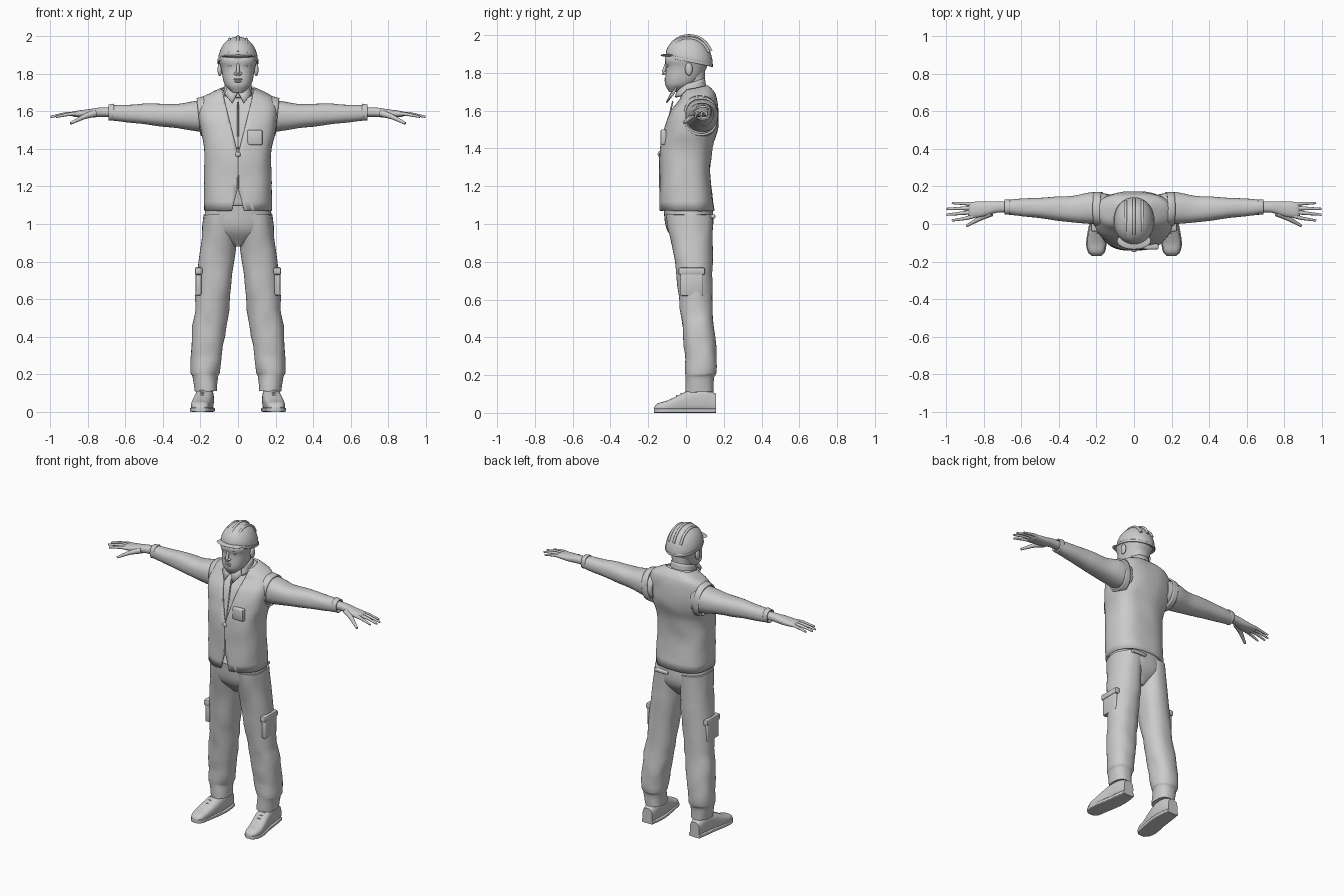
import bpy
import bmesh
from math import sin, cos, pi, radians
from mathutils import Vector, Matrix, noise

if "Cube" in bpy.data.objects:
    bpy.data.objects.remove(bpy.data.objects["Cube"], do_unlink=True)

colour = (.6, .6, .6, 1)
grey = bpy.data.materials.new("plain_grey")
grey.use_nodes = True
grey.diffuse_color = colour
grey.node_tree.nodes["Principled BSDF"].inputs["Base Color"].default_value = colour


def finish(name, bm, mirror=False, thickness=0):
    """Turn a bmesh into a shaded object, optionally mirrored or thickened."""
    bmesh.ops.recalc_face_normals(bm, faces=bm.faces)
    mesh = bpy.data.meshes.new(name)
    bm.to_mesh(mesh)
    bm.free()
    mesh.materials.append(grey)
    ob = bpy.data.objects.new(name, mesh)
    bpy.context.collection.objects.link(ob)
    bpy.ops.object.select_all(action='DESELECT')
    ob.select_set(True)
    bpy.context.view_layer.objects.active = ob
    bpy.ops.object.shade_smooth_by_angle(angle=radians(45))
    if thickness:
        ob.modifiers.new("thickness", 'SOLIDIFY').thickness = thickness
    if mirror:
        ob.modifiers.new("mirror", 'MIRROR').use_mirror_merge = False
    return ob


def spline(rows, steps=4):
    """Smooth curve through rows of numbers; the first column is the parameter."""
    rows = [Vector(row) for row in rows]
    last = len(rows) - 1
    slopes = []
    for i in range(last + 1):
        change = rows[min(i + 1, last)] - rows[max(i - 1, 0)]
        slopes.append(change / change[0])
    out = []
    for i in range(last):
        start, end = rows[i], rows[i + 1]
        span = end[0] - start[0]
        for k in range(steps):
            t = k / steps
            blend = t * t * (3 - 2 * t)
            bend = slopes[i] * (1 - t) - slopes[i + 1] * t
            out.append(start.lerp(end, blend) + bend * (span * t * (1 - t)))
    return out + [rows[last]]


def skin(bm, rings, caps=True):
    """Join equal rings of points with quads."""
    rings = [[bm.verts.new(co) for co in ring] for ring in rings]
    for low, high in zip(rings, rings[1:]):
        for j in range(len(low)):
            bm.faces.new((low[j - 1], low[j], high[j], high[j - 1]))
    if caps:
        bm.faces.new(rings[0])
        bm.faces.new(rings[-1])
    return bm


def loft(axis, rows, power=2.3, sides=40, caps=True, tilt=(0, 0), wrinkle=0):
    """Skin rounded sections; a row is position, then low and high bounds of two widths."""
    rings = []
    sections = spline(rows)
    for i, (t, left, right, near, far) in enumerate(sections):
        lean = tilt[0] + (tilt[1] - tilt[0]) * i / (len(sections) - 1)
        ring = []
        for j in range(sides):
            c, s = cos(2 * pi * j / sides), sin(2 * pi * j / sides)
            u = (right - left) / 2 * abs(c) ** (2 / power) * (1 if c > 0 else -1)
            v = (far - near) / 2 * abs(s) ** (2 / power) * (1 if s > 0 else -1)
            a, b, h = (left + right) / 2 + u, (near + far) / 2 + v, t + v * lean
            co = Vector({'z': (a, b, h), 'x': (h, a, b), 'y': (a, h, b)}[axis])
            ring.append(co + noise.noise_vector(co * 11) * wrinkle)
        rings.append(ring)
    return skin(bmesh.new(), rings, caps)


def centred(rows):
    """Sections symmetrical about the middle: position, half width, front, back."""
    return [(z, -w, w, front, back) for z, w, front, back in rows]


def ball(name, centre, size, mirror=False):
    bm = bmesh.new()
    place = Matrix.Translation(centre) @ Matrix.Diagonal((*size, 1))
    bmesh.ops.create_uvsphere(bm, u_segments=24, v_segments=16, radius=1, matrix=place)
    return finish(name, bm, mirror)


def slab(name, centre, size, mirror=False):
    """Box with softened edges."""
    bm = bmesh.new()
    place = Matrix.Translation(centre) @ Matrix.Diagonal((*size, 1))
    bmesh.ops.create_cube(bm, size=1, matrix=place)
    bmesh.ops.bevel(bm, geom=bm.edges[:], offset=min(size) / 4, segments=2, profile=.5, affect='EDGES')
    return finish(name, bm, mirror)


def tube(name, points, radius, mirror=False, taper=0):
    """Round tube through points, thinning towards its end."""
    path = [Vector(p[1:]) for p in spline([(i, *p) for i, p in enumerate(points)])]
    last = len(path) - 1
    rings = []
    for i, p in enumerate(path):
        turn = (path[min(i + 1, last)] - path[max(i - 1, 0)]).to_track_quat('Z', 'Y')
        r = radius * (1 - taper * i / last)
        rings.append([p + turn @ Vector((r * cos(j * pi / 6), r * sin(j * pi / 6), 0)) for j in range(12)])
    return finish(name, skin(bmesh.new(), rings), mirror)


def cut_wedge(bm, tip, slope):
    """Open a V in the front of a garment, starting at height tip."""
    for side in (1, -1):
        front = [f for f in bm.faces if f.calc_center_median().y < 0]
        geom = list({g for f in front for g in (*f.verts, *f.edges)}) + front
        bmesh.ops.bisect_plane(bm, geom=geom, plane_co=(0, 0, tip), plane_no=(side, 0, -slope))
    middles = [(f, f.calc_center_median()) for f in bm.faces]
    gone = [f for f, c in middles if c.y < 0 and abs(c.x) < (c.z - tip) * slope]
    bmesh.ops.delete(bm, geom=gone, context='FACES')


# Vest, with the neck opening and hem notch cut from its front
vest_rows = [(1.07, .18, -.14, .15), (1.27, .18, -.14, .13), (1.4, .18, -.14, .14), (1.5, .2, -.12, .17),
             (1.6, .21, -.09, .17), (1.67, .19, -.04, .16), (1.7, .14, -.03, .14), (1.72, .09, -.02, .12)]
vest = loft('z', centred(vest_rows), power=2.6, sides=56, caps=False, tilt=(0, .2), wrinkle=.005)
cut_wedge(vest, 1.37, .25)
cut_wedge(vest, 1.19, -.28)
finish("vest", vest, thickness=.014)

# Shirt, collar and vest fastening
inset = .015
shirt_rows = [(z, w - inset, front + inset, back - inset) for z, w, front, back in vest_rows[1:]]
finish("shirt", loft('z', centred(shirt_rows), power=2.6, tilt=(0, .2)))
collar = loft('z', centred([(1.69, .08, -.06, .11), (1.75, .07, -.04, .1)]), caps=False, tilt=(.2, .3))
finish("shirt_collar", collar, thickness=.01)
wings = bmesh.new()
wings.faces.new([wings.verts.new(p) for p in
                 ((0, -.07, 1.7), (.03, -.1, 1.64), (.07, -.06, 1.69), (.05, -.04, 1.74))])
finish("collar_wings", wings, mirror=True, thickness=.008)
tube("shirt_placket", [(0, -.07, 1.65), (0, -.1, 1.52), (0, -.125, 1.4)], .004)
tube("vest_zip", [(0, -.14, 1.37), (0, -.14, 1.19)], .004)
ball("zip_pull", (0, -.14, 1.37), (.014, .01, .014))
slab("chest_pocket", (.09, -.12, 1.46), (.08, .03, .08))

# Sleeves, with raised armhole edges and cuffs
finish("sleeves", loft('x', [(.14, 0, .16, 1.49, 1.65), (.2, 0, .17, 1.49, 1.66), (.32, .01, .15, 1.51, 1.64),
                             (.5, .03, .14, 1.53, 1.64), (.67, .05, .13, 1.55, 1.63)], wrinkle=.004), mirror=True)
armhole = loft('x', [(.17, -.02, .17, 1.46, 1.68), (.21, -.01, .17, 1.47, 1.67)], caps=False, tilt=(.1, .1))
finish("armhole_edges", armhole, mirror=True, thickness=.01)
cuff = loft('x', [(.66, .05, .13, 1.55, 1.64), (.69, .05, .13, 1.55, 1.635)], caps=False)
finish("sleeve_cuffs", cuff, mirror=True, thickness=.008)

# Hands
finish("palms", loft('x', [(.65, .06, .12, 1.57, 1.62), (.73, .06, .12, 1.57, 1.62), (.8, .04, .12, 1.565, 1.61),
                           (.87, .035, .115, 1.57, 1.6), (.885, .05, .1, 1.575, 1.59)]), mirror=True)
for i, finger in enumerate(("index", "middle", "ring", "little")):
    offset = i - 1.5
    reach = 1 - .014 * offset ** 2
    base, tip = .075 + .02 * offset, .065 + .031 * offset
    tube(finger + "_fingers", [(.85, base, 1.585), (reach - .08, (base + tip) / 2, 1.585), (reach, tip, 1.57)],
         .013, mirror=True, taper=.55)
tube("thumbs", [(.76, .06, 1.59), (.82, .03, 1.57), (.89, -.01, 1.535)], .02, mirror=True, taper=.65)

# Trousers
seat = centred([(.88, .02, -.03, .08), (.97, .17, -.1, .14), (1.1, .17, -.12, .14)])
finish("trouser_seat", loft('z', seat, wrinkle=.003))
finish("trouser_legs", loft('z', [
    (.11, .11, .23, 0, .15), (.19, .11, .24, 0, .15), (.21, .1, .25, 0, .16), (.35, .08, .25, -.01, .16),
    (.55, .05, .23, -.03, .14), (.8, .02, .21, -.06, .14), (1.05, 0, .18, -.11, .14)], wrinkle=.008), mirror=True)
slab("thigh_pockets", (.21, .03, .69), (.03, .12, .14), mirror=True)
slab("pocket_flaps", (.21, .03, .75), (.04, .14, .04), mirror=True)
slab("back_pocket_flap", (.08, .14, 1.04), (.1, .03, .02))

# Shoes, with soles following the same outline
shoe_rows = [(-.17, .18, .22, .01, .03), (-.15, .16, .24, 0, .05), (-.1, .15, .25, 0, .065),
             (.02, .13, .23, 0, .12), (.1, .13, .22, 0, .13), (.16, .14, .21, 0, .1)]
sole_rows = [(y, left - .005, right + .005, 0, .024) for y, left, right, *_ in shoe_rows]
finish("shoes", loft('y', shoe_rows, power=2.8), mirror=True)
finish("shoe_soles", loft('y', sole_rows, power=6), mirror=True)
for i in range(3):
    y, z = -.05 + i * .025, .07 + i * .012
    tube("shoe_laces", [(.16, y, z), (.19, y, z + .02), (.22, y, z)], .004, mirror=True)

# Neck and head
finish("neck", loft('z', centred([(1.66, .07, -.03, .1), (1.74, .06, -.03, .1), (1.84, .07, -.02, .1)])))
finish("head", loft('z', centred([(1.7, .03, -.09, -.04), (1.74, .07, -.11, .05), (1.83, .09, -.105, .11),
                                  (1.88, .1, -.11, .12), (1.95, .05, -.05, .08)])))
tube("nose", [(0, -.115, 1.79), (0, -.117, 1.81), (0, -.1, 1.86)], .013, taper=.5)
ball("nostrils", (.012, -.11, 1.8), (.01, .01, .008), mirror=True)
ball("eyes", (.037, -.09, 1.84), (.016, .012, .008), mirror=True)
tube("brows", [(.01, -.1, 1.855), (.04, -.1, 1.86), (.07, -.07, 1.85)], .007, mirror=True, taper=.4)
for lip, height in (("upper_lip", 1.77), ("lower_lip", 1.758)):
    ball(lip, (0, -.105, height), (.024, .01, .006))
ball("ears", (.097, .015, 1.82), (.012, .02, .034), mirror=True)

# Hard hat: dome, rim, visor and crown ridges
base, rise, middle, length, width = 1.865, .132, .017, .125, .106
dome = []
for i in range(8):
    a = i * pi / 15
    reach = length * cos(a)
    dome.append((base + rise * sin(a), width * cos(a), middle - reach, middle + reach))
finish("hard_hat_shell", loft('z', centred(dome), power=2.1, tilt=(-.2, 0)))
rim = [(z, width + .004, middle - length, middle + length) for z in (base - .008, base + .008)]
finish("hard_hat_rim", loft('z', centred(rim), power=2.1, caps=False, tilt=(-.2, -.2)), thickness=.006)
ball("hard_hat_visor", (0, -.09, 1.893), (.09, .045, .008))
for name, x, scale in (("crown_ridge", 0, 1), ("side_ridges", .045, .9)):
    angles = [pi * i / 8 for i in range(1, 8)]
    arc = [(x, middle - scale * length * cos(a), base + scale * rise * sin(a)) for a in angles]
    tube(name, arc, .008, mirror=x > 0)
